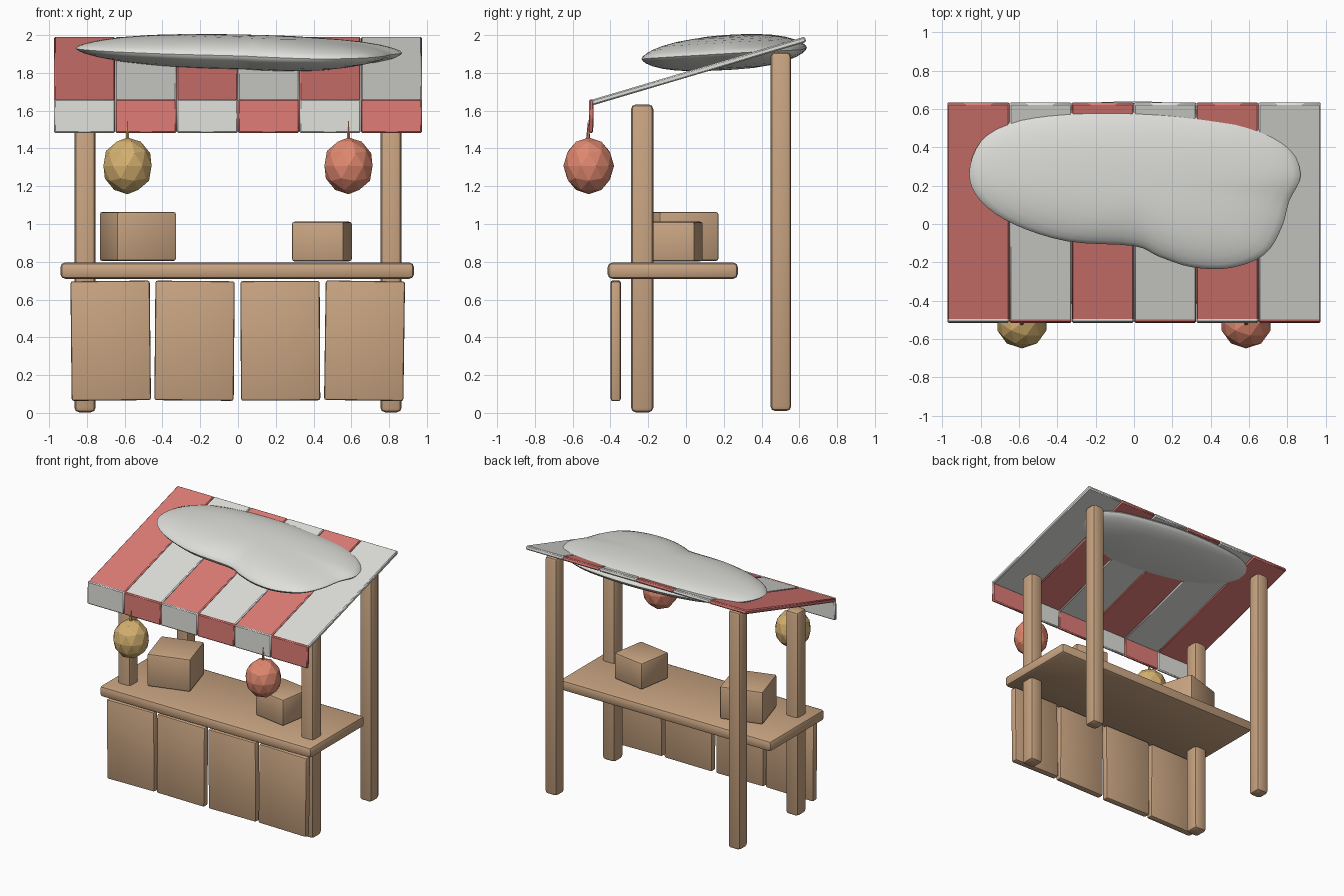
import bpy, bmesh, math
from mathutils import Vector

if "Cube" in bpy.data.objects:
    bpy.data.objects.remove(bpy.data.objects["Cube"])


def material(name, rgb):
    m = bpy.data.materials.new(name)
    m.diffuse_color = (*rgb, 1)
    m.use_nodes = True
    m.node_tree.nodes["Principled BSDF"].inputs["Base Color"].default_value = m.diffuse_color
    return m


WOOD = material("wood", (0.58, 0.37, 0.22))
RED = material("red cloth", (0.73, 0.20, 0.18))
WHITE = material("white cloth", (0.74, 0.74, 0.71))
GOLD = material("gold paper", (0.66, 0.44, 0.16))
SALMON = material("salmon paper", (0.75, 0.25, 0.16))


def add_object(name, bm, mat, smooth=False):
    bmesh.ops.recalc_face_normals(bm, faces=bm.faces)
    mesh = bpy.data.meshes.new(name)
    bm.to_mesh(mesh)
    bm.free()
    mesh.materials.append(mat)
    ob = bpy.data.objects.new(name, mesh)
    bpy.context.collection.objects.link(ob)
    if smooth:
        bpy.ops.object.select_all(action='DESELECT')
        ob.select_set(True)
        bpy.context.view_layer.objects.active = ob
        bpy.ops.object.shade_smooth_by_angle(angle=math.radians(40))
    return ob


def box(name, centre, size, mat, bevel, rot=(0, 0, 0), segments=2):
    """Rounded block with its centre, size and rotation in degrees."""
    bm = bmesh.new()
    bmesh.ops.create_cube(bm, size=1)
    bmesh.ops.scale(bm, vec=size, verts=bm.verts)
    bmesh.ops.bevel(bm, geom=bm.edges[:], offset=bevel, segments=segments,
                    profile=0.5, affect='EDGES')
    ob = add_object(name, bm, mat, True)
    ob.location = centre
    ob.rotation_euler = [math.radians(a) for a in rot]
    return ob


# Posts: short pair in front, tall pair behind
for side, s in (("left", -1), ("right", 1)):
    box(f"front_post_{side}", (s * 0.81, -0.232, 0.818), (0.112, 0.118, 1.63), WOOD, 0.025)
    box(f"back_post_{side}", (s * 0.81, 0.502, 0.96), (0.108, 0.11, 1.90), WOOD, 0.025)

# Counter top
box("counter", (-0.004, -0.07, 0.753), (1.872, 0.69, 0.086), WOOD, 0.025)

# Counter front boards, each slightly crooked
for i, (x, tilt) in enumerate([(-0.674, -0.6), (-0.23, 0.5), (0.224, -0.3), (0.67, 0.8)]):
    box(f"front_board_{i + 1}", (x, -0.372, 0.382), (0.42, 0.054, 0.633), WOOD, 0.012,
        (0, tilt, 0))

# Crates on the counter
box("large_crate", (-0.53, -0.03, 0.934), (0.33, 0.33, 0.26), WOOD, 0.014, (0, 0, 16.8))
box("small_crate", (0.444, -0.07, 0.907), (0.28, 0.28, 0.21), WOOD, 0.014, (0, 0, -9.3))

# Striped awning and its hanging front flap
for i in range(6):
    x = -0.8125 + 0.325 * i
    roof, flap = (RED, WHITE) if i % 2 == 0 else (WHITE, RED)
    box(f"awning_stripe_{i + 1}", (x, 0.067, 1.81), (0.324, 1.18, 0.03), roof, 0.007,
        (16.5, 0, 0), 1)
    box(f"awning_flap_{i + 1}", (x, -0.502, 1.571), (0.324, 0.024, 0.178), flap, 0.007,
        (-1, 0, 0), 1)

# Faceted lanterns with pointed hooks
for side, x, mat in (("left", -0.585, GOLD), ("right", 0.585, SALMON)):
    bm = bmesh.new()
    bmesh.ops.create_icosphere(bm, subdivisions=2, radius=1)
    bmesh.ops.scale(bm, vec=(0.134, 0.134, 0.15), verts=bm.verts)
    add_object(f"lantern_{side}", bm, mat).location = (x, -0.515, 1.308)
    bm = bmesh.new()
    bmesh.ops.create_cone(bm, cap_ends=True, segments=6, radius1=0.011, radius2=0.001, depth=0.1)
    add_object(f"lantern_hook_{side}", bm, mat).location = (x, -0.518, 1.5)

# Puffy cloth lying on the awning: a cushion over a smooth closed outline
outline = [(0.87, 0.26), (0.79, 0.43), (0.6, 0.56), (0.3, 0.62), (0, 0.64), (-0.35, 0.62),
           (-0.62, 0.56), (-0.8, 0.43), (-0.86, 0.26), (-0.8, 0.12), (-0.63, 0.0),
           (-0.35, -0.09), (0, -0.115), (0.13, -0.17), (0.3, -0.225), (0.5, -0.23),
           (0.68, -0.16), (0.77, -0.02), (0.81, 0.12)]
pts = [Vector(p) for p in outline]
n = len(pts)
rim = []
for i in range(n):
    a, b, c, d = (pts[(i + k) % n] for k in (-1, 0, 1, 2))
    for j in range(4):
        t = j / 4
        rim.append(0.5 * (2 * b + (c - a) * t + (2 * a - 5 * b + 4 * c - d) * t ** 2
                          + (3 * b - a - 3 * c + d) * t ** 3))
centre = Vector((0.05, 0.22))


def cloth_point(p, t, sign):
    q = centre + (p - centre) * t
    mid = 1.908 + 0.057 * (q.y - 0.2) - 0.022 * q.x + 0.03 * max(0, q.x - 0.45)
    half = 0.09 * (1 - t ** 2.6) ** 0.62
    return (q.x, q.y, mid + sign * half)


bm = bmesh.new()
steps = [(t, 1) for t in (0.2, 0.4, 0.6, 0.75, 0.87, 0.95, 0.985)] + [(1, 0)]
steps += [(t, -1) for t in (0.985, 0.95, 0.87, 0.75, 0.6, 0.4, 0.2)]
rings = [[bm.verts.new(cloth_point(p, t, s)) for p in rim] for t, s in steps]
m = len(rim)
for r0, r1 in zip(rings, rings[1:]):
    for i in range(m):
        bm.faces.new((r0[i], r0[(i + 1) % m], r1[(i + 1) % m], r1[i]))
for ring, s in ((rings[0], 1), (rings[-1], -1)):
    tip = bm.verts.new(cloth_point(centre, 0, s))
    for i in range(m):
        bm.faces.new((ring[i], ring[(i + 1) % m], tip))
add_object("puffy_cloth", bm, WHITE, True)
